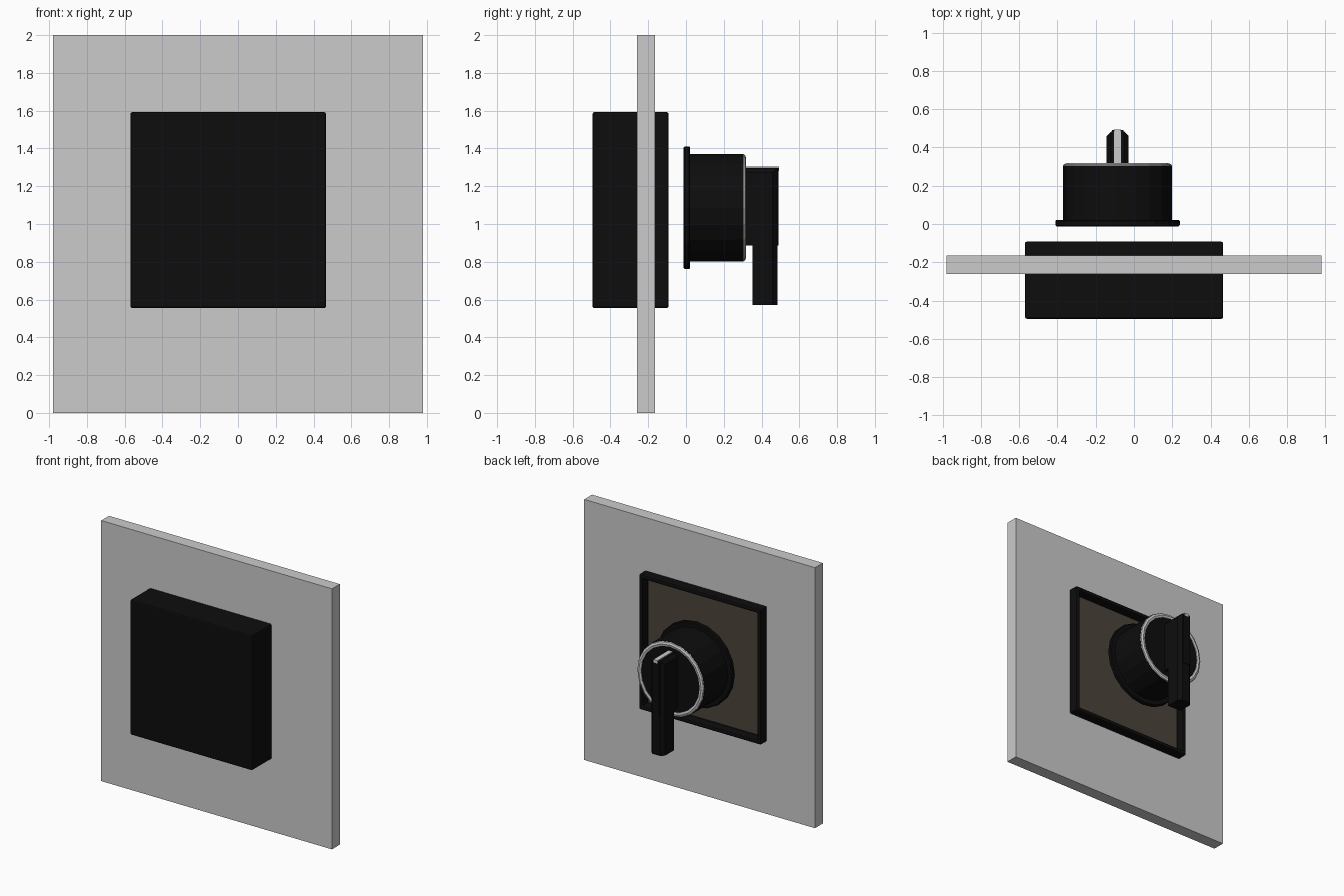
import bpy, bmesh, math

if "Cube" in bpy.data.objects:
    bpy.data.objects.remove(bpy.data.objects["Cube"])

CX, CZ = -0.086, 1.086   # knob axis


def material(name, rgb):
    m = bpy.data.materials.new(name)
    m.diffuse_color = (*rgb, 1)
    m.use_nodes = True
    m.node_tree.nodes["Principled BSDF"].inputs["Base Color"].default_value = m.diffuse_color
    return m


BLACK = material("black", (0.004, 0.004, 0.004))
SILVER = material("silver", (0.6, 0.6, 0.58))
BROWN = material("brown", (0.07, 0.058, 0.043))


def finish(name, bm, mat=None, bevel=0, segments=1):
    bmesh.ops.recalc_face_normals(bm, faces=bm.faces)
    me = bpy.data.meshes.new(name)
    bm.to_mesh(me)
    bm.free()
    ob = bpy.data.objects.new(name, me)
    bpy.context.collection.objects.link(ob)
    if mat:
        me.materials.append(mat)
    if bevel:
        b = ob.modifiers.new("bevel", 'BEVEL')
        b.width, b.segments = bevel, segments
    return ob


def box_bm(x0, x1, y0, y1, z0, z1):
    bm = bmesh.new()
    bmesh.ops.create_cube(bm, size=1)
    for v in bm.verts:
        v.co = ((x0 + x1) / 2 + v.co.x * (x1 - x0),
                (y0 + y1) / 2 + v.co.y * (y1 - y0),
                (z0 + z1) / 2 + v.co.z * (z1 - z0))
    return bm


def lathe(name, profile, mat, sides=20, closed=False):
    """Revolve (radius, y) points about the knob axis."""
    bm = bmesh.new()
    rings = []
    for r, y in profile:
        rings.append([bm.verts.new((CX + r * math.cos(2 * math.pi * i / sides), y,
                                    CZ + r * math.sin(2 * math.pi * i / sides)))
                      for i in range(sides)])
    pairs = list(zip(rings, rings[1:]))
    if closed:
        pairs.append((rings[-1], rings[0]))
    else:
        bm.faces.new(rings[0])
        bm.faces.new(rings[-1])
    for a, b in pairs:
        for i in range(sides):
            j = (i + 1) % sides
            bm.faces.new((a[i], a[j], b[j], b[i]))
    return finish(name, bm, mat)


# Mounting plate
finish("mounting_plate", box_bm(-0.98, 0.98, -0.26, -0.165, 0, 2))

# Housing, with a shallow recess in its back face
bm = box_bm(-0.57, 0.466, -0.495, -0.092, 0.555, 1.592)
bm.normal_update()
back = max(bm.faces, key=lambda f: f.calc_center_median().y)
bmesh.ops.inset_region(bm, faces=[back], thickness=0.045)
new = bmesh.ops.extrude_discrete_faces(bm, faces=[back])["faces"][0]
for v in new.verts:
    v.co.y -= 0.06
finish("housing", bm, BLACK, 0.01, 2)

# Panel inside the recess
finish("back_panel", box_bm(-0.524, 0.42, -0.158, -0.146, 0.601, 1.546), BROWN)

# Knob base with flange, and its bright rim
lathe("knob_base", [(0.318, -0.012), (0.325, -0.006), (0.325, 0.016), (0.318, 0.022),
                    (0.285, 0.022), (0.285, 0.305), (0.27, 0.308)], BLACK)
lathe("knob_rim", [(0.285, 0.302), (0.28, 0.312), (0.265, 0.318), (0.25, 0.314),
                   (0.25, 0.304)], SILVER, closed=True)

# Handle: stepped side profile (y, z) extruded across x
W = 0.058
side = [(0.305, 0.885), (0.352, 0.885), (0.352, 0.572), (0.484, 0.572),
        (0.484, 1.297), (0.305, 1.297)]
bm = bmesh.new()
left, right = [[bm.verts.new((CX + s * W, y, z)) for y, z in side] for s in (-1, 1)]
bm.faces.new(left)
bm.faces.new(right)
for i in range(len(side)):
    j = (i + 1) % len(side)
    bm.faces.new((left[i], left[j], right[j], right[i]))
# Chamfer the long outer edges of the lever and the top edges
edges = [e for e in bm.edges if
         all(v.co.y > 0.48 for v in e.verts) and abs(e.verts[0].co.z - e.verts[1].co.z) > 0.1
         or all(v.co.z > 1.29 for v in e.verts) and abs(e.verts[0].co.y - e.verts[1].co.y) > 0.1]
bmesh.ops.bevel(bm, geom=edges, offset=0.025, segments=1, affect='EDGES')
finish("handle", bm, BLACK)

# Raised spine on the handle and bright pointer line on top
finish("handle_spine", box_bm(CX - 0.03, CX + 0.03, 0.47, 0.491, 0.885, 1.296), BLACK)
finish("pointer_line", box_bm(CX - 0.018, CX + 0.018, 0.312, 0.493, 1.28, 1.304), SILVER)
